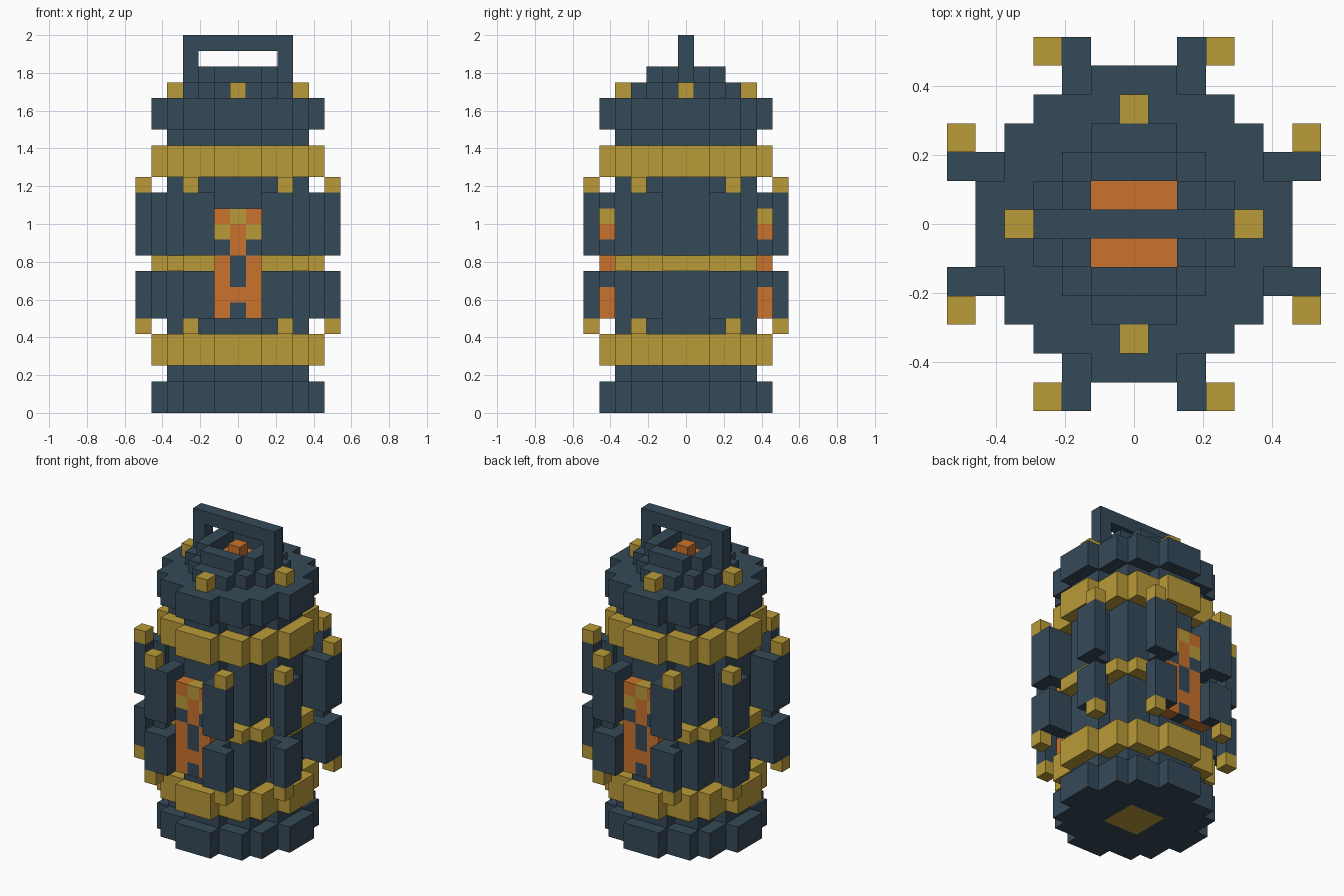
import bpy
import bmesh
import math
from mathutils import Vector

if "Cube" in bpy.data.objects:
    bpy.data.objects.remove(bpy.data.objects["Cube"], do_unlink=True)

U = 1 / 12  # edge of one block


def make_material(name, rgb):
    mat = bpy.data.materials.new(name)
    mat.use_nodes = True
    colour = (*rgb, 1)
    mat.diffuse_color = colour
    mat.node_tree.nodes["Principled BSDF"].inputs["Base Color"].default_value = colour
    return mat


SLATE = make_material("slate_blue", (0.036, 0.068, 0.100))
GOLD = make_material("old_gold", (0.485, 0.328, 0.040))
ORANGE = make_material("copper_orange", (0.578, 0.168, 0.026))

DIRECTIONS = [Vector(d) for d in ((1, 0, 0), (-1, 0, 0), (0, 1, 0),
                                  (0, -1, 0), (0, 0, 1), (0, 0, -1))]


def build(name, cells, mats, rule=None):
    """Skin a set of block cells; rule(cell, normal) picks the material index."""
    cells = set(cells)
    bm = bmesh.new()
    for cell in sorted(cells):
        centre = Vector(cell) + Vector((0, 0, 0.5))
        for n in DIRECTIONS:
            if tuple(int(round(v)) for v in Vector(cell) + n) in cells:
                continue
            a = Vector((n.y, n.z, n.x)) / 2
            b = n.cross(a)
            corners = [centre + n / 2 + s for s in (a + b, b - a, -a - b, a - b)]
            face = bm.faces.new([bm.verts.new(c * U) for c in corners])
            if rule:
                face.material_index = rule(cell, n)
    bmesh.ops.remove_doubles(bm, verts=bm.verts, dist=U / 100)
    bmesh.ops.dissolve_limit(bm, angle_limit=math.radians(1), verts=bm.verts,
                             edges=bm.edges, delimit={'MATERIAL'})
    mesh = bpy.data.meshes.new(name)
    bm.to_mesh(mesh)
    bm.free()
    for mat in mats:
        mesh.materials.append(mat)
    obj = bpy.data.objects.new(name, mesh)
    bpy.context.collection.objects.link(obj)
    return obj


def disc(limit, bottom, top):
    """Stepped round slab of all cells within a squared radius."""
    r = range(-6, 7)
    return {(x, y, z) for x in r for y in r for z in range(bottom, top)
            if x * x + y * y <= limit}


WIDE, NARROW, LID, RIM = 26, 18, 10, 5


def core(cell):
    return abs(cell[0]) <= 1 and abs(cell[1]) <= 1


# Foot with a gold square set in its underside
build("foot", disc(WIDE, 0, 2), [SLATE, GOLD],
      lambda c, n: int(n.z < 0 and core(c)))

# Body sections between the bands
for name, lo, hi in (("lower_neck", 2, 3), ("lower_body", 5, 9),
                     ("upper_body", 10, 15), ("upper_neck", 17, 18)):
    build(name, disc(NARROW, lo, hi), [SLATE])

# Gold bands; the middle one is interrupted by the emblems
build("lower_band", disc(WIDE, 3, 5), [GOLD])
build("middle_band", {c for c in disc(WIDE, 9, 10) if abs(c[1]) < 5}, [GOLD])
build("upper_band", disc(WIDE, 15, 17), [GOLD])

# Shoulder and stepped lid with a glowing core in the middle
build("shoulder", disc(WIDE, 18, 20), [SLATE])
build("lid", disc(LID, 20, 21), [SLATE, ORANGE],
      lambda c, n: int(n.z > 0 and core(c)))
build("lid_rim", {c for c in disc(RIM, 21, 22) if not core(c)}, [SLATE])
build("core_post", {(0, 0, 21)}, [ORANGE])

# Carrying handle
handle = {(x, 0, 23) for x in range(-3, 4)}
handle |= {(s * 3, 0, z) for s in (-1, 1) for z in (21, 22)}
build("handle", handle, [SLATE])

# Gold studs around the lid
for name, x, y in (("left", 4, 0), ("right", -4, 0), ("front", 0, -4), ("back", 0, 4)):
    build(name + "_lid_stud", {(x, y, 20)}, [GOLD])

# Emblem panels on front and back: S slate, G gold, O orange, dot empty
PATTERN = ["GOGOG", "OGOGO", "SSOSS", ".OSO.", "SOSOS", "OOOOO", "OOSOO"]
for name, y in (("front", -5), ("back", 5)):
    paint = {(i - 2, y, 12 - row): "SGO".index(key)
             for row, line in enumerate(PATTERN)
             for i, key in enumerate(line) if key != "."}
    build(name + "_emblem", paint, [SLATE, GOLD, ORANGE],
          lambda c, n, p=paint: p[c])

# Guard plates with gold studs, mirrored to every side and corner
for level, lo, hi, stud in (("lower", 6, 9, 5), ("upper", 10, 14, 14)):
    for sx in (-1, 1):
        for sy in (-1, 1):
            corner = ("left" if sx > 0 else "right") + "_" + ("back" if sy > 0 else "front")
            for side, swap in (("end", False), ("flank", True)):
                def place(a, b, z):
                    return (sx * b, sy * a, z) if swap else (sx * a, sy * b, z)
                plate = {place(a, 6, z) for a in (2, 3) for z in range(lo, hi)}
                # the emblem already fills part of the end plate roots
                plate |= {place(2, 5, z) for z in range(lo, hi) if swap or z == 13}
                label = f"{level}_{corner}_{side}"
                build(label + "_guard", plate, [SLATE])
                build(label + "_stud", {place(3, 6, stud)}, [GOLD])
